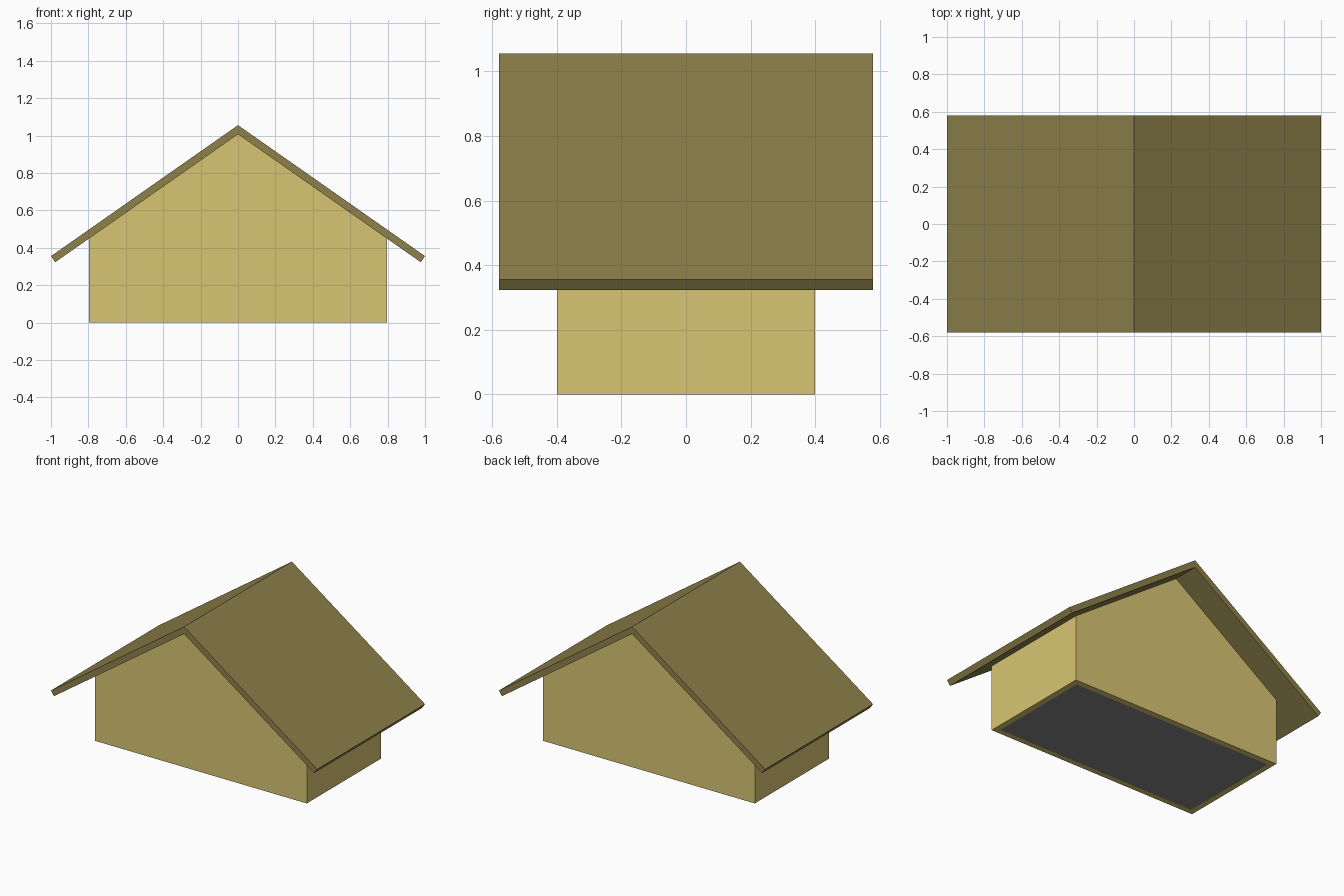
import bpy, bmesh, math

if "Cube" in bpy.data.objects:
    bpy.data.objects.remove(bpy.data.objects["Cube"])

ANGLE = math.radians(35)
EAVE_X, RIDGE_Z, ROOF_Y, THICK = 1.0, 1.056, 0.579, 0.04
WALL_X, WALL_Y, BOARD = 0.796, 0.399, 0.04
SLOPE = math.tan(ANGLE)
UNDER_Z = RIDGE_Z - THICK / math.cos(ANGLE)


def material(name, color):
    m = bpy.data.materials.new(name)
    m.diffuse_color = (*color, 1)
    m.use_nodes = True
    m.node_tree.nodes["Principled BSDF"].inputs["Base Color"].default_value = m.diffuse_color
    return m


def prism(name, profile, half_y, mat=None, open_bottom=False):
    """Extrude an x-z profile along y, centred on y = 0."""
    bm = bmesh.new()
    face = bm.faces.new([bm.verts.new((x, -half_y, z)) for x, z in profile])
    ext = bmesh.ops.extrude_face_region(bm, geom=[face], use_keep_orig=True)
    for v in ext["geom"]:
        if isinstance(v, bmesh.types.BMVert):
            v.co.y = half_y
    bmesh.ops.recalc_face_normals(bm, faces=bm.faces)
    if open_bottom:
        low = [f for f in bm.faces if all(abs(v.co.z) < 1e-5 for v in f.verts)]
        bmesh.ops.delete(bm, geom=low, context="FACES_ONLY")
    mesh = bpy.data.meshes.new(name)
    bm.to_mesh(mesh)
    bm.free()
    ob = bpy.data.objects.new(name, mesh)
    bpy.context.collection.objects.link(ob)
    if mat:
        mesh.materials.append(mat)
    return ob


wall_mat = material("wall_yellow", (0.69, 0.56, 0.17))
roof_mat = material("roof_olive", (0.27, 0.22, 0.07))
floor_mat = material("floor_grey", (0.24, 0.24, 0.24))

# Walls: gabled shell, open underneath
side_z = UNDER_Z - WALL_X * SLOPE
walls = prism("walls", [(-WALL_X, 0), (WALL_X, 0), (WALL_X, side_z),
                        (0, UNDER_Z), (-WALL_X, side_z)],
              WALL_Y, wall_mat, open_bottom=True)
shell = walls.modifiers.new("board_thickness", "SOLIDIFY")
shell.thickness = BOARD
shell.offset = -1
shell.use_even_offset = True

# Floor panel set inside the walls
fx, fy = WALL_X - BOARD, WALL_Y - BOARD
prism("floor", [(-fx, 0.001), (fx, 0.001), (fx, BOARD), (-fx, BOARD)], fy, floor_mat)

# Roof slopes: one panel per side, square-cut at the eaves
eave_z = RIDGE_Z - EAVE_X * SLOPE
low_x = EAVE_X - THICK * math.sin(ANGLE)
low_z = eave_z - THICK * math.cos(ANGLE)
for name, s in (("roof_left", -1), ("roof_right", 1)):
    prism(name, [(0, RIDGE_Z), (s * EAVE_X, eave_z), (s * low_x, low_z), (0, UNDER_Z)],
          ROOF_Y, roof_mat)
